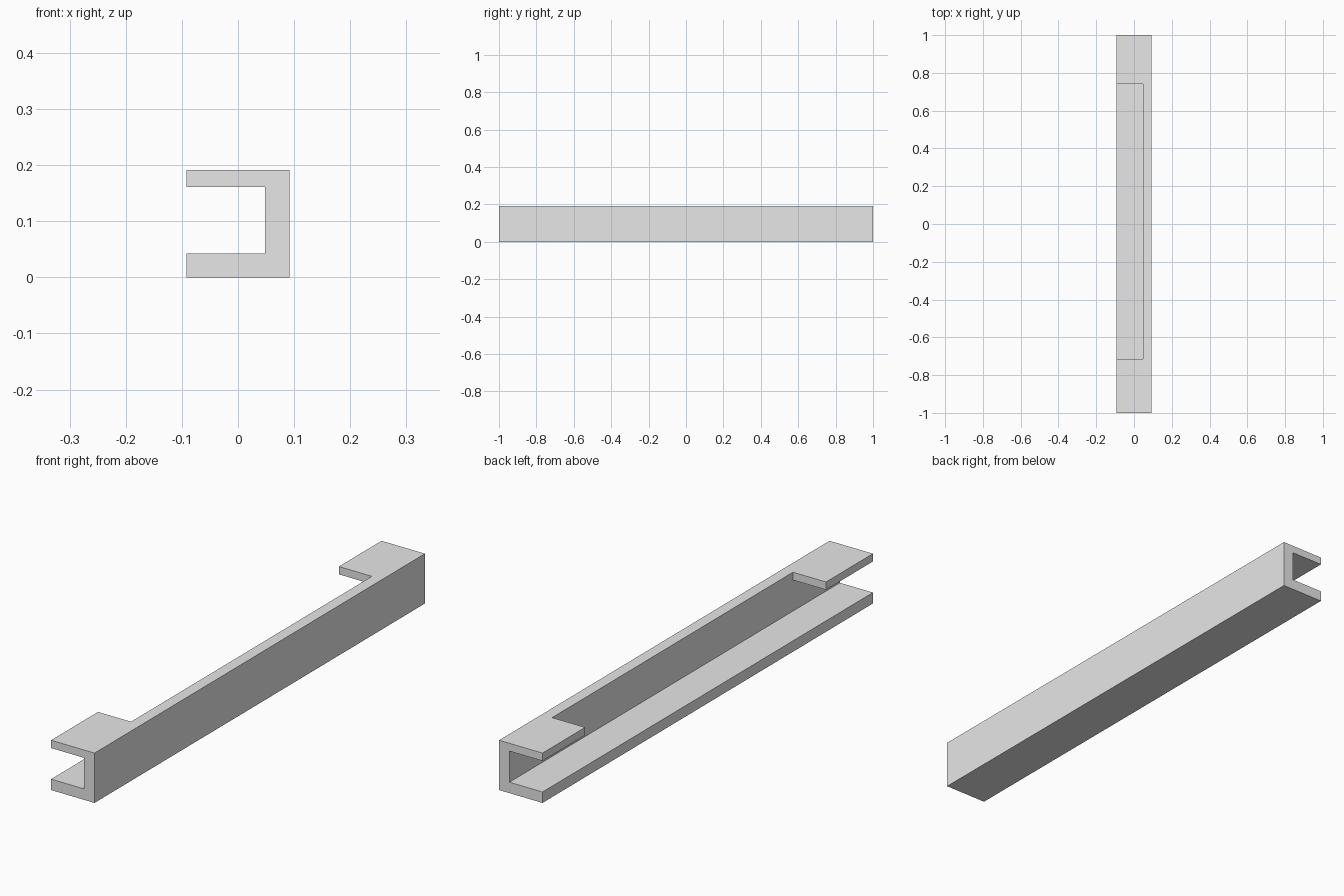
import bpy
import bmesh

cube = bpy.data.objects.get("Cube")
if cube:
    bpy.data.objects.remove(cube, do_unlink=True)

# Single light grey finish
grey = bpy.data.materials.new("light_grey")
grey.use_nodes = True
colour = (0.8, 0.8, 0.8, 1)
grey.diffuse_color = colour
grey.node_tree.nodes["Principled BSDF"].inputs["Base Color"].default_value = colour

HALF_W, HALF_L, HEIGHT = 0.092, 1.0, 0.191
WEB_X, FLOOR_Z, LIP_Z = 0.048, 0.042, 0.161
NOTCH_FRONT, NOTCH_BACK = -0.716, 0.742


def prism(name, profile, axis):
    """Extrude a closed profile by the given vector."""
    bm = bmesh.new()
    face = bm.faces.new([bm.verts.new(p) for p in profile])
    result = bmesh.ops.extrude_face_region(bm, geom=[face])
    verts = [v for v in result["geom"] if isinstance(v, bmesh.types.BMVert)]
    bmesh.ops.translate(bm, verts=verts, vec=axis)
    bmesh.ops.recalc_face_normals(bm, faces=bm.faces)
    mesh = bpy.data.meshes.new(name)
    bm.to_mesh(mesh)
    bm.free()
    mesh.materials.append(grey)
    obj = bpy.data.objects.new(name, mesh)
    bpy.context.collection.objects.link(obj)
    return obj


# Channel: thick floor and web, open on the right side
section = [(-HALF_W, 0), (HALF_W, 0), (HALF_W, LIP_Z),
           (WEB_X, LIP_Z), (WEB_X, FLOOR_Z), (-HALF_W, FLOOR_Z)]
prism("channel_rail", [(x, -HALF_L, z) for x, z in section], (0, 2 * HALF_L, 0))

# Top flange: long middle notch leaves a tab at each end
outline = [(-HALF_W, -HALF_L), (HALF_W, -HALF_L), (HALF_W, HALF_L),
           (-HALF_W, HALF_L), (-HALF_W, NOTCH_BACK), (WEB_X, NOTCH_BACK),
           (WEB_X, NOTCH_FRONT), (-HALF_W, NOTCH_FRONT)]
prism("top_flange", [(x, y, LIP_Z) for x, y in outline], (0, 0, HEIGHT - LIP_Z))
